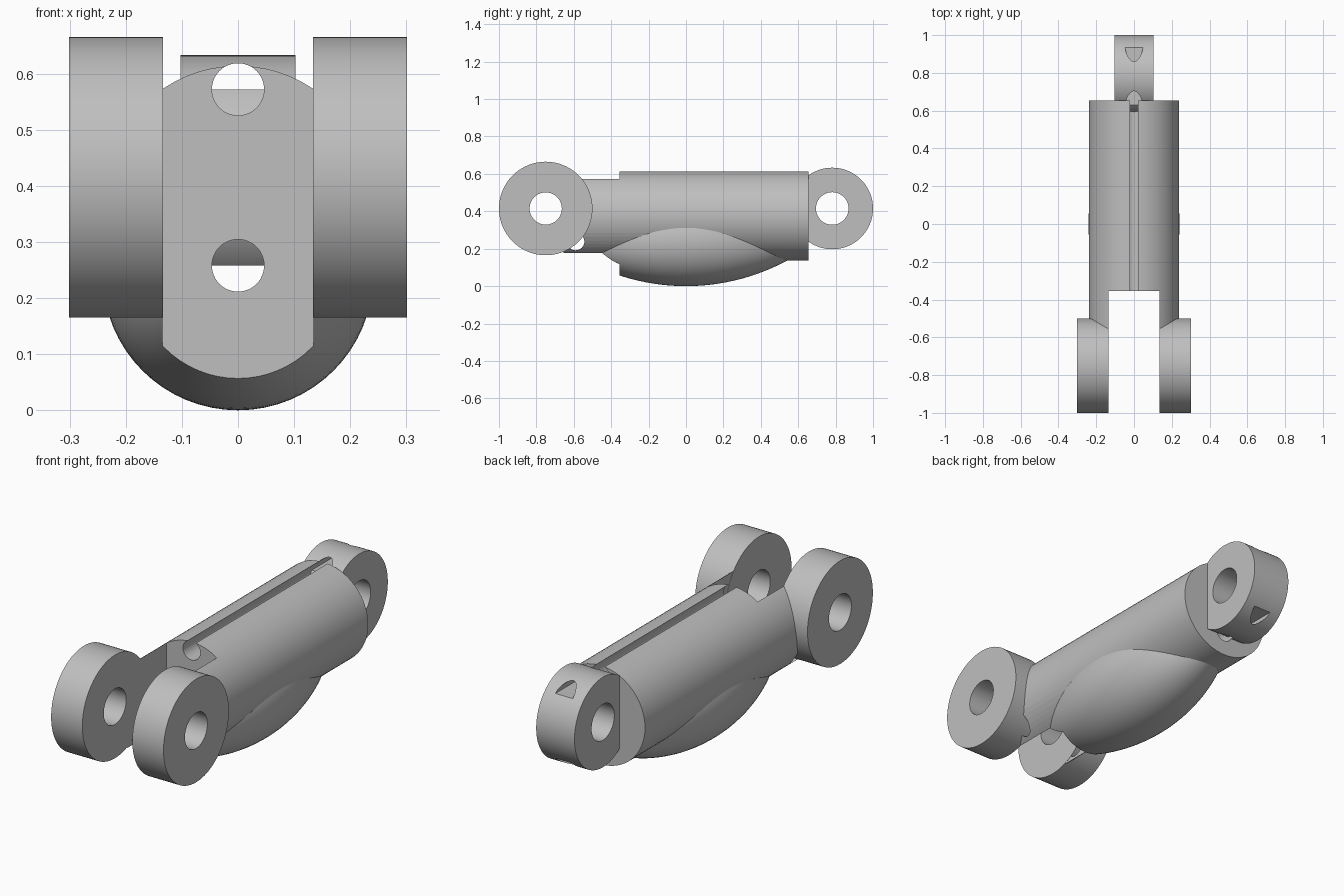
import bpy, bmesh, math
from mathutils import Matrix, Vector

cube = bpy.data.objects.get("Cube")
if cube:
    bpy.data.objects.remove(cube, do_unlink=True)

metal = bpy.data.materials.new("plain grey metal")
metal.use_nodes = True
GREY = (0.52, 0.52, 0.52, 1)
metal.diffuse_color = GREY
metal.node_tree.nodes["Principled BSDF"].inputs["Base Color"].default_value = GREY


def make(name, bm):
    bmesh.ops.recalc_face_normals(bm, faces=bm.faces)
    mesh = bpy.data.meshes.new(name)
    bm.to_mesh(mesh)
    bm.free()
    mesh.materials.append(metal)
    obj = bpy.data.objects.new(name, mesh)
    bpy.context.collection.objects.link(obj)
    return obj


def rod(name, axis, center, radius, length, sides=64):
    """Solid cylinder along the x or y axis."""
    bm = bmesh.new()
    turn = Matrix.Rotation(math.pi / 2, 4, "Y" if axis == "X" else "X")
    bmesh.ops.create_cone(bm, cap_ends=True, segments=sides, radius1=radius,
                          radius2=radius, depth=length,
                          matrix=Matrix.Translation(center) @ turn)
    return make(name, bm)


def half_rod(name, z, radius, side, y0, y1):
    """Half cylinder along y, flat at height z, round towards side."""
    bm = bmesh.new()
    angles = [math.pi * i / 24 for i in range(25)]
    face = bm.faces.new([bm.verts.new((radius * math.cos(a), y0,
                                       z + side * radius * math.sin(a)))
                         for a in angles])
    ext = bmesh.ops.extrude_face_region(bm, geom=[face])["geom"]
    bmesh.ops.translate(bm, vec=(0, y1 - y0, 0),
                        verts=[v for v in ext if isinstance(v, bmesh.types.BMVert)])
    return make(name, bm)


def block(name, center, size):
    bm = bmesh.new()
    bmesh.ops.create_cube(bm, size=1, matrix=Matrix.Translation(center)
                          @ Matrix.Diagonal((*size, 1)))
    return make(name, bm)


def cut(obj, cutters):
    bpy.context.view_layer.objects.active = obj
    for c in cutters:
        mod = obj.modifiers.new("cut", "BOOLEAN")
        mod.operation = "DIFFERENCE"
        mod.solver = "EXACT"
        mod.object = c
        bpy.ops.object.modifier_apply(modifier=mod.name)


# Cutters: fork gap, two long channels, pin hole through the arms
HIGH, LOW, CHANNEL = 0.572, 0.258, 0.0465
gap = block("gap_cutter", (0, -0.855, 0.4), (0.27, 1, 1.4))
channels = [rod("channel_cutter", "Y", (0, 0, z), CHANNEL, 3, 48) for z in (HIGH, LOW)]
pin = rod("pin_cutter", "X", (0, -0.59, 0.238), 0.0465, 1, 48)
halves = [half_rod("half_channel_cutter", HIGH, CHANNEL, 1, 0.4, 1.2),
          half_rod("half_channel_cutter", LOW, CHANNEL, -1, 0.4, 1.2)]
cutters = [gap, pin, *channels, *halves]

# Long barrel with fork arms
barrel = rod("barrel", "Y", (0, 0, 0.375), 0.239, 1.31, 64)
cut(barrel, [gap, *channels, pin])

# Bulging belly, an arc spun about the long axis
bm = bmesh.new()
BEND, BULGE, STEPS = 1.14, 0.241, 40
axis = Vector((0, 0, BULGE))
points = []
for i in range(STEPS + 1):
    y = -0.62 + 1.24 * i / STEPS
    r = BULGE - BEND + math.sqrt(BEND ** 2 - y ** 2)
    points.append(bm.verts.new(axis + Vector((0, y, -r))))
edges = [bm.edges.new(pair) for pair in zip(points, points[1:])]
bmesh.ops.spin(bm, geom=points + edges, cent=axis, axis=(0, 1, 0),
               angle=2 * math.pi, steps=64)
bmesh.ops.remove_doubles(bm, verts=bm.verts, dist=0.0005)
bmesh.ops.holes_fill(bm, edges=[e for e in bm.edges if e.is_boundary])
belly = make("belly", bm)
cut(belly, [gap, *channels, pin])

# Front pair of rings and single rear ring
parts = [barrel, belly]
for name, x, y, radius, width, bore in (
        ("left_front_ring", 0.2175, -0.75, 0.25, 0.167, 0.086),
        ("right_front_ring", -0.2175, -0.75, 0.25, 0.167, 0.086),
        ("rear_ring", 0, 0.782, 0.218, 0.205, 0.087)):
    ring = rod(name, "X", (x, y, 0.415), radius, width, 96)
    hole = rod("bore_cutter", "X", (x, y, 0.415), bore, 1, 64)
    cut(ring, [hole] + (halves if name == "rear_ring" else []))
    cutters.append(hole)
    parts.append(ring)

for c in cutters:
    bpy.data.objects.remove(c, do_unlink=True)

# Smooth round surfaces, crisp edges
bpy.ops.object.select_all(action="DESELECT")
for obj in parts:
    obj.select_set(True)
bpy.context.view_layer.objects.active = barrel
bpy.ops.object.shade_smooth_by_angle(angle=math.radians(30))
